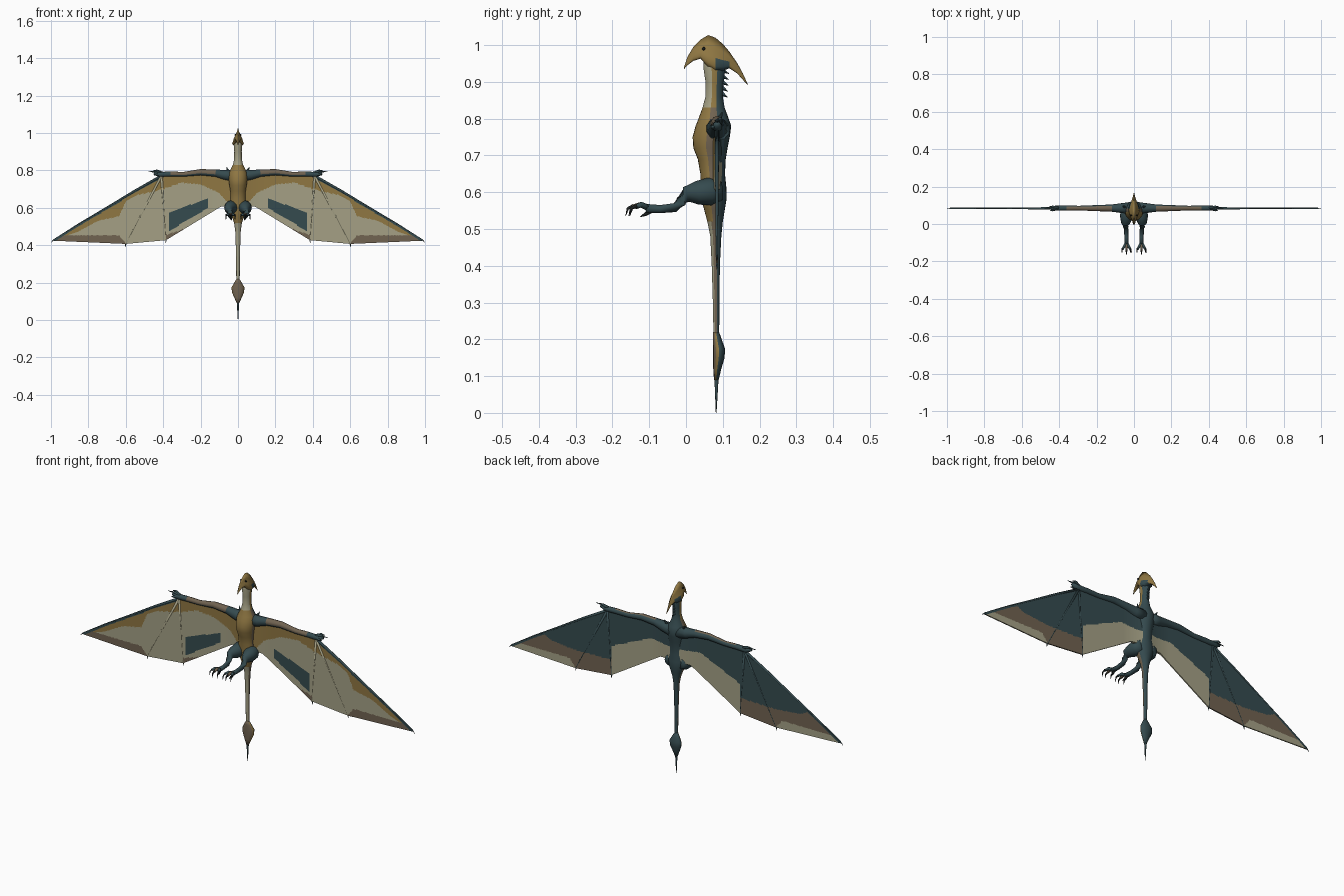
import bpy, bmesh, math
from mathutils import Vector as V

def mat(name, r, g, b):
    m = bpy.data.materials.new(name)
    m.diffuse_color = [(c / 255) ** 2.2 for c in (r, g, b)] + [1]
    return m

MATS = [mat("dark teal", 56, 76, 80), mat("ochre", 142, 118, 68), mat("pale tan", 163, 159, 132),
        mat("brown", 112, 99, 82), mat("claw black", 34, 38, 38)]
TEAL, OCHRE, PALE, BROWN, BLACK = range(5)

def lerp(pts, x):
    """Piecewise linear lookup."""
    for (a, fa), (b, fb) in zip(pts, pts[1:]):
        if x <= b:
            return fa + (fb - fa) * max(0, x - a) / (b - a)
    return pts[-1][1]

def loft(name, rings, rule, smooth=True):
    """Skin closed rings; rule is a colour index or function(centre, normal)."""
    bm = bmesh.new()
    vs = [[bm.verts.new(p) for p in r] for r in rings]
    n = len(vs[0])
    for a, b in zip(vs, vs[1:]):
        for i in range(n):
            j = (i + 1) % n
            bm.faces.new((a[i], a[j], b[j], b[i]))
    bm.faces.new(vs[0])
    bm.faces.new(vs[-1])
    bmesh.ops.recalc_face_normals(bm, faces=bm.faces)
    bm.normal_update()
    for f in bm.faces:
        f.smooth = smooth
        f.material_index = rule(f.calc_center_median(), f.normal) if callable(rule) else rule
    me = bpy.data.meshes.new(name)
    bm.to_mesh(me)
    bm.free()
    for m in MATS:
        me.materials.append(m)
    ob = bpy.data.objects.new(name, me)
    bpy.context.collection.objects.link(ob)
    return ob

def tube(name, path, rule, sides=8):
    """Round limb through (x, y, z, radius) points."""
    P = [V(p[:3]) for p in path]
    rings = []
    for i, p in enumerate(P):
        t = (P[min(i + 1, len(P) - 1)] - P[max(i - 1, 0)]).normalized()
        ref = V((0, 1, 0)) if abs(t.y) < .75 else V((1, 0, 0))
        u = t.cross(ref).normalized()
        w = t.cross(u)
        rings.append([p + path[i][3] * (u * math.cos(a) + w * math.sin(a))
                      for a in (2 * math.pi * k / sides for k in range(sides))])
    return loft(name, rings, rule)

def oval_rings(table, sides=24):
    """Horizontal ovals from (z, half width, front y, back y)."""
    return [[(w * math.sin(a), (f + b) / 2 - (b - f) / 2 * math.cos(a), z)
             for a in (2 * math.pi * k / sides for k in range(sides))] for z, w, f, b in table]

# Body, neck and tail in one skin
def body_rule(c, n):
    if n.y > .2 or c.z < .09:
        return TEAL
    if c.z > .82:
        return PALE if n.y < -.3 else OCHRE
    if c.z > .5:
        return OCHRE if n.y < -.2 else BROWN
    return BROWN if n.y > -.5 else PALE

loft("body", oval_rings([
    (.975, .015, .05, .10), (.94, .023, .047, .108), (.90, .020, .053, .102), (.86, .021, .053, .10),
    (.83, .027, .045, .105), (.80, .043, .034, .116), (.78, .05, .026, .123), (.75, .05, .018, .119),
    (.72, .046, .02, .113), (.69, .041, .032, .108), (.65, .040, .039, .106), (.61, .047, .04, .11),
    (.58, .044, .042, .11), (.55, .032, .05, .105), (.52, .021, .058, .10), (.48, .015, .066, .096),
    (.40, .012, .07, .092), (.30, .010, .073, .091), (.20, .009, .075, .09), (.10, .006, .077, .089),
    (.05, .004, .079, .086), (0, .001, .081, .083)]), body_rule)

# Leaf-shaped tail vane
loft("tail_vane", oval_rings([
    (.22, .008, .074, .09), (.20, .020, .073, .097), (.175, .034, .073, .106), (.15, .033, .073, .105),
    (.12, .020, .074, .096), (.09, .007, .076, .089)], 12),
    lambda c, n: TEAL if n.y > .3 else (OCHRE if abs(n.x) > .6 else BROWN))

# Head: beak sweeping forward and crest sweeping back (y, top z, low z, half width)
head = [(-.006, .938, .934, .001), (.004, .968, .945, .006), (.02, .995, .957, .011), (.04, 1.015, .963, .019),
        (.06, 1.027, .94, .028), (.08, 1.02, .928, .031), (.10, 1.003, .93, .026), (.118, .982, .937, .016),
        (.14, .95, .922, .008), (.155, .922, .905, .004), (.168, .893, .891, .001)]
loft("head_and_crest", [[V((w * k, y, lo + (hi - lo) * h)) for k, h in
      ((0, 1), (.3, .7), (.75, .4), (1, .15), (.6, 0), (-.6, 0), (-1, .15), (-.75, .4), (-.3, .7))]
      for y, hi, lo, w in head],
     lambda c, n: TEAL if c.z < .955 and .075 < c.y < .125 else OCHRE)

# Spines down the back of the neck
for i in range(6):
    z = .95 - i * .016
    tube("neck_spine", [(0, .095, z, .008), (0, .118 - i * .001, z - .012, .0008)], TEAL, 5)

# Wing outline and colour boundaries, as heights along the span
TOP = [(.02, .785), (.1, .785), (.2, .79), (.3, .775), (.42, .768), (.55, .695), (.7, .605), (.85, .517), (.985, .432)]
LOW = [(.02, .61), (.09, .607), (.385, .427), (.6, .407), (.985, .424)]
LINING = [(.05, .62), (.1, .68), (.2, .725), (.3, .735), (.4, .70), (.53, .67), (.6, .635), (.635, .555),
          (.75, .53), (.85, .475), (.95, .44)]
PATCH_TOP = [(.16, .65), (.37, .575)]
PATCH_LOW = [(.16, .60), (.37, .475)]
BACK_INNER = [(.05, .68), (.15, .69), (.385, .585)]
BACK_OUTER = [(.385, .51), (.6, .505), (.75, .52), (.84, .57), (1, .6)]

def wing_rule(c, n):
    x, z = abs(c.x), c.z
    edge_strip = x > .6 and z < min(.453, .407 + (x - .6) * 1.3)
    if x > .42 and z > lerp(TOP, x) - .014:
        return TEAL
    if n.y < 0:
        if .16 < x < .37 and lerp(PATCH_LOW, x) < z < lerp(PATCH_TOP, x):
            return TEAL
        if edge_strip or .28 < x < .385 and z < .455 + (.385 - x) * .33:
            return BROWN
        return OCHRE if z > lerp(LINING, x) else PALE
    if x < .385:
        return PALE if z < lerp(BACK_INNER, x) else TEAL
    if edge_strip:
        return PALE
    return BROWN if z < lerp(BACK_OUTER, x) else TEAL

ROWS = 44
for s, side in ((1, "right"), (-1, "left")):
    # Membrane: thin closed sheet
    rings = []
    for i in range(194):
        x = .02 + .005 * i
        hi, lo = lerp(TOP, x), lerp(LOW, x)
        th = .003 + .016 * max(0, 1 - x / .14) ** 2
        col = [hi + (lo - hi) * k / ROWS for k in range(ROWS + 1)]
        rings.append([(s * x, .084 - th, z) for z in col] + [(s * x, .084 + th, z) for z in reversed(col)])
    loft(side + "_wing_membrane", rings, wing_rule, False)

    # Arm bone, wrist claws
    tube(side + "_arm", [(s * .02, .085, .77, .034), (s * .07, .085, .775, .027), (s * .12, .085, .785, .02),
         (s * .2, .085, .79, .017), (s * .29, .085, .779, .013), (s * .36, .085, .78, .014),
         (s * .42, .085, .778, .014), (s * .45, .085, .785, .007)],
         lambda c, n: BROWN if .1 < abs(c.x) < .34 and n.z > -.3 and n.y < .5 else TEAL, 10)
    for dy, x1, z1 in ((0, .478, .793), (-.012, .45, .775), (.008, .455, .798)):
        tube(side + "_wrist_claw", [(s * .40, .085, .783, .009), (s * .435, .085 + dy, z1 + .001, .006),
             (s * x1, .085 + dy, z1, .001)], TEAL, 6)

    # Finger bones with pointed tips
    lead = [(s * x, .084, lerp(TOP, x) - .003, .007 - .004 * (x - .41) / .58) for x in (.42, .55, .7, .85, .985)]
    tube(side + "_leading_finger", lead + [(s * 1.0, .084, .415, .0008)], TEAL, 6)
    for x, z in ((.385, .427), (.6, .407)):
        tube(side + "_finger", [(s * .41, .084, .77, .008), (s * (.41 + (x - .41) * .5), .084, (.77 + z) / 2, .0045),
             (s * x, .084, z, .0035), (s * (x + .003), .084, z - .017, .0006)],
             lambda c, n: TEAL if n.y > 0 or c.z < .44 or c.z > .72 else PALE, 6)

    # Leg: thigh, shin, foot
    tube(side + "_leg", [(s * .03, .095, .605, .028), (s * .036, .065, .602, .038), (s * .042, .03, .598, .032),
         (s * .045, .003, .593, .023), (s * .044, -.013, .575, .015), (s * .042, -.03, .558, .0125),
         (s * .04, -.07, .554, .011), (s * .04, -.108, .556, .012)], TEAL, 12)
    # Toes and hooked claws
    for dx, reach in ((-.022, .0), (0, .016), (.022, .004)):
        x = s * .04
        y = -.135 - reach * .7
        tube(side + "_toe", [(x, -.10, .556, .009), (x + dx * .6, -.122, .566, .008), (x + dx, y, .560, .006)],
             BROWN if dx == 0 else TEAL, 6)
        tube(side + "_toe_claw", [(x + dx, y + .004, .562, .006), (x + dx * 1.1, y - .012, .556, .004),
             (x + dx * 1.1, y - .018, .535, .0007)], BLACK, 6)
    tube(side + "_hind_toe", [(s * .04, -.095, .55, .007), (s * .036, -.11, .54, .005),
         (s * .034, -.125, .533, .0008)], BLACK, 6)

    # Eye and shoulder spine
    tube(side + "_eye", [(s * .012, .048, .99, .005), (s * .0185, .046, .99, .003)], BLACK, 8)
    tube(side + "_shoulder_spine", [(s * .05, .09, .795, .009), (s * .062, .098, .818, .001)], TEAL, 5)
